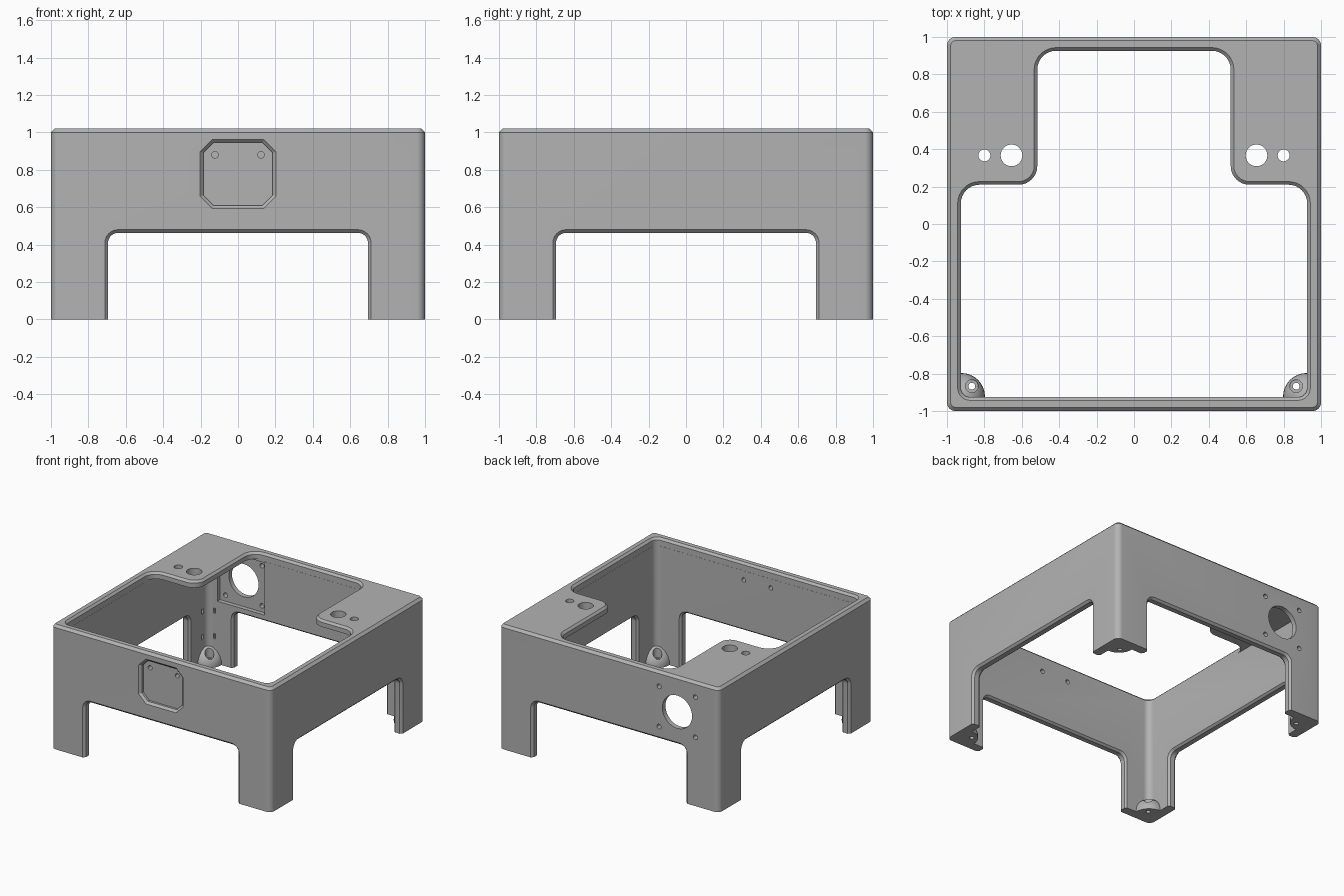
import bpy, bmesh, math
from mathutils import Vector

cube = bpy.data.objects.get("Cube")
if cube:
    bpy.data.objects.remove(cube)

grey = bpy.data.materials.new("plain grey")
grey.use_nodes = True
COLOUR = (0.45, 0.45, 0.45, 1)
grey.diffuse_color = COLOUR
grey.node_tree.nodes["Principled BSDF"].inputs["Base Color"].default_value = COLOUR


def outline(corners, grow, steps=8):
    """Counter-clockwise (u, v, radius) corners, offset outwards and filleted."""
    points, n = [], len(corners)
    for i, (u, v, r) in enumerate(corners):
        p = Vector((u, v))
        d1 = (p - Vector(corners[i - 1][:2])).normalized()
        d2 = (Vector(corners[(i + 1) % n][:2]) - p).normalized()
        n1, n2 = Vector((d1.y, -d1.x)), Vector((d2.y, -d2.x))
        p = p + (n1 + n2) * grow / (1 + n1.dot(n2))
        if r == 0:
            points.append(p)
            continue
        turn = math.copysign(1, d1.cross(d2))
        r = r + grow * turn
        half = d1.angle(d2) / 2
        centre = p - (n1 + n2).normalized() * turn * r / math.cos(half)
        start = n1 * turn
        for k in range(steps + 1):
            a = turn * 2 * half * k / steps
            c, s = math.cos(a), math.sin(a)
            points.append(centre + r * Vector((start.x * c - start.y * s,
                                               start.x * s + start.y * c)))
    return points


def loft(name, axis, corners, stations):
    """Solid through offset copies of one outline, at (position, grow) stations."""
    place = {"x": lambda u, v, w: (w, u, v),
             "y": lambda u, v, w: (u, w, v),
             "z": lambda u, v, w: (u, v, w)}[axis]
    bm = bmesh.new()
    rings = [[bm.verts.new(place(p.x, p.y, w)) for p in outline(corners, g)]
             for w, g in stations]
    for a, b in zip(rings, rings[1:]):
        for i in range(len(a)):
            bm.faces.new((a[i - 1], a[i], b[i], b[i - 1]))
    bm.faces.new(rings[0])
    bm.faces.new(rings[-1])
    return finish(name, bm)


def finish(name, bm):
    bmesh.ops.recalc_face_normals(bm, faces=bm.faces)
    mesh = bpy.data.meshes.new(name)
    bm.to_mesh(mesh)
    bm.free()
    mesh.materials.append(grey)
    ob = bpy.data.objects.new(name, mesh)
    bpy.context.collection.objects.link(ob)
    return ob


def box(u0, u1, v0, v1, r=0):
    return [(u0, v0, r), (u1, v0, r), (u1, v1, r), (u0, v1, r)]


def hole(axis, u, v, r, w0, w1):
    return loft("hole_cutter", axis, box(u - r, u + r, v - r, v + r, r * 0.999),
                [(w0, 0), (w1, 0)])


def cut(target, cutter):
    bpy.context.view_layer.objects.active = target
    mod = target.modifiers.new("cut", "BOOLEAN")
    mod.operation, mod.solver, mod.object = "DIFFERENCE", "EXACT", cutter
    bpy.ops.object.modifier_apply(modifier=mod.name)
    bpy.data.objects.remove(cutter)


CORNERS = [(sx, sy) for sx in (-1, 1) for sy in (-1, 1)]
IN = 0.925

# Outer block with chamfered top edge
housing = loft("housing", "z", box(-1, 1, -1, 1, 0.045),
               [(0, 0), (1.0, 0), (1.02, -0.02)])

# Hollow interior, leaving a domed mounting boss in each foot
cavity = loft("cavity_cutter", "z", box(-IN, IN, -IN, IN, 0.05), [(-0.1, 0), (0.965, 0)])
for sx, sy in CORNERS:
    bm = bmesh.new()
    bmesh.ops.create_uvsphere(bm, u_segments=32, v_segments=16, radius=0.125)
    bmesh.ops.translate(bm, verts=bm.verts, vec=(sx * 0.922, sy * 0.922, 0.01))
    cut(cavity, finish("boss_cutter", bm))
cut(housing, cavity)

# Top opening, narrow at the back between two shelves
e = IN + 0.001
opening = [(-e, -e, 0.05), (e, -e, 0.05), (e, 0.21, 0.1), (0.517, 0.21, 0.1),
           (0.517, e, 0.1), (-0.517, e, 0.1), (-0.517, 0.21, 0.1), (-e, 0.21, 0.1)]
cut(housing, loft("opening_cutter", "z", opening,
                  [(0.955, 0), (1.003, 0), (1.02, 0.017), (1.06, 0.017)]))

# Arches between the legs, chamfered on both faces of every wall
c = 0.017
half = [(IN - 0.003, c), (IN + c, 0), (1 - c, 0), (1, c), (1.05, c)]
stations = [(-w, g) for w, g in reversed(half)] + half
for axis in "xy":
    cut(housing, loft("arch_cutter", axis, box(-0.695, 0.695, -0.3, 0.463, 0.055), stations))

# Eight-sided front pocket with chamfered edge
x, z0, z1, k = 0.185, 0.61, 0.945, 0.055
octagon = [(-x + k, z0, 0), (x - k, z0, 0), (x, z0 + k, 0), (x, z1 - k, 0),
           (x - k, z1, 0), (-x + k, z1, 0), (-x, z1 - k, 0), (-x, z0 + k, 0)]
cut(housing, loft("pocket_cutter", "y", octagon,
                  [(-1.05, c), (-1, c), (-1 + c, 0), (-0.965, 0)]))

# Round back port with an inner square recess and four screw holes
px, pz, s = -0.62, 0.73, 0.165
cut(housing, loft("recess_cutter", "y", box(px - 0.215, px + 0.215, pz - 0.215, pz + 0.215),
                  [(0.88, 0), (0.96, 0)]))
cut(housing, hole("y", px, pz, 0.135, 0.85, 1.1))
for sx, sz in CORNERS:
    cut(housing, hole("y", px + sx * s, pz + sz * s, 0.019, 0.85, 1.1))

# Small slots inside the back leg next to the port
for z in (0.22, 0.43):
    cut(housing, loft("slot_cutter", "x", box(0.85, 0.87, z - 0.02, z + 0.02),
                      [(-0.945, 0), (-0.9, 0)]))
    cut(housing, loft("slot_cutter", "y", box(-0.87, -0.85, z - 0.02, z + 0.02),
                      [(0.9, 0.0), (0.945, 0)]))

# Pocket screw holes and shelf holes
for side in (-1, 1):
    cut(housing, hole("y", side * 0.123, 0.88, 0.018, -1.1, -0.85))
    cut(housing, hole("z", side * 0.655, 0.367, 0.058, 0.9, 1.1))
    cut(housing, hole("z", side * 0.8, 0.367, 0.032, 0.9, 1.1))

# Counterbored foot holes
for sx, sy in CORNERS:
    cut(housing, hole("z", sx * 0.867, sy * 0.867, 0.018, -0.1, 0.3))
    cut(housing, hole("z", sx * 0.867, sy * 0.867, 0.034, 0.05, 0.3))

bpy.ops.object.select_all(action="DESELECT")
housing.select_set(True)
bpy.context.view_layer.objects.active = housing
bpy.ops.object.shade_smooth_by_angle(angle=math.radians(30))
